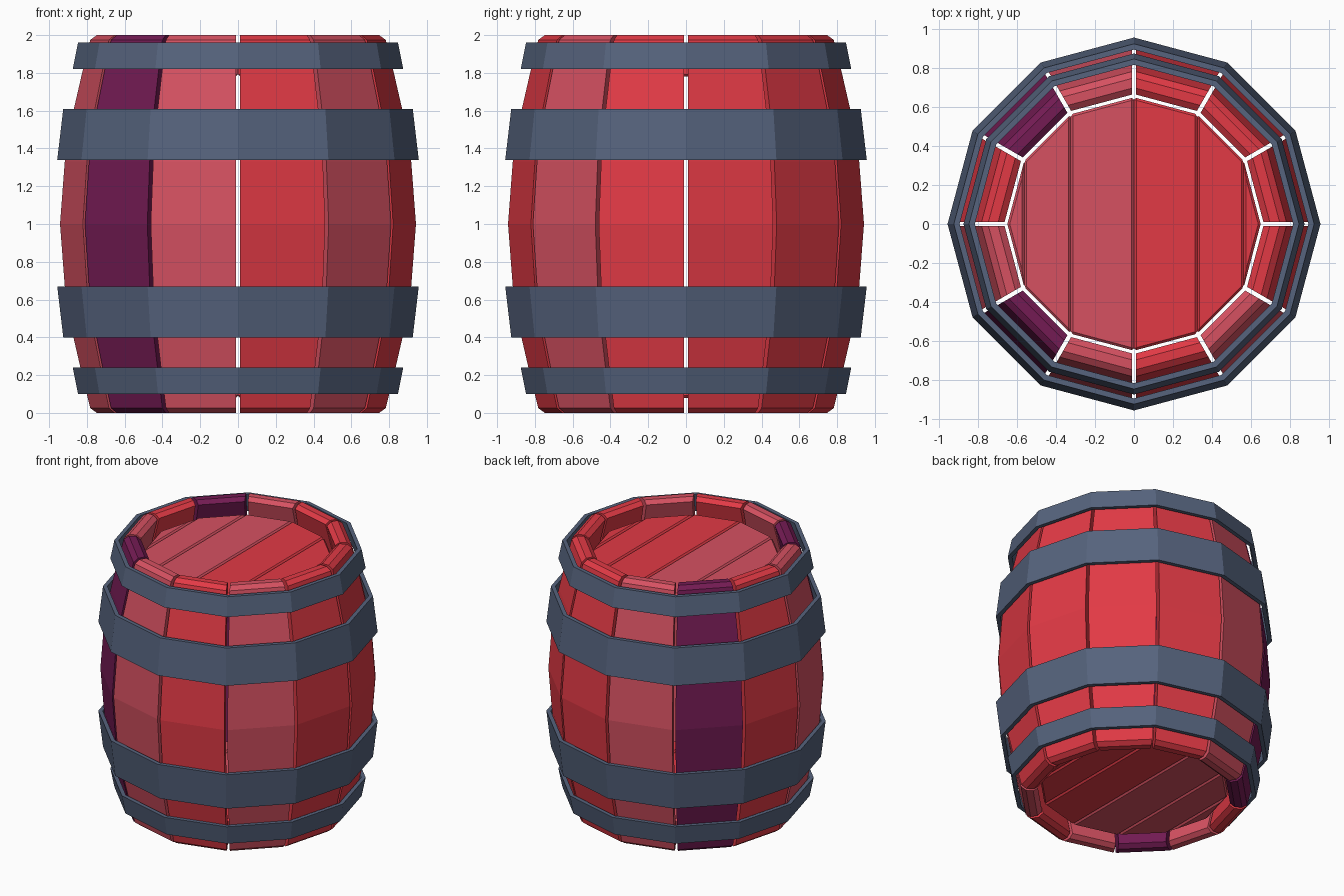
import bpy, bmesh
from math import sin, cos, tan, radians

if "Cube" in bpy.data.objects:
    bpy.data.objects.remove(bpy.data.objects["Cube"])

SIDES = 12
HALF = radians(15)


def material(name, rgb):
    m = bpy.data.materials.new(name)
    m.diffuse_color = (*rgb, 1)
    m.use_nodes = True
    m.node_tree.nodes["Principled BSDF"].inputs["Base Color"].default_value = m.diffuse_color
    return m


RED = material("red_wood", (0.76, 0.042, 0.06))
PINK = material("faded_red_wood", (0.67, 0.082, 0.12))
PURPLE = material("purple_wood", (0.175, 0.011, 0.088))
IRON = material("blue_grey_iron", (0.092, 0.125, 0.205))


def loft(name, rings, mat, bevel=0.0, closed=False):
    """Join equal-length rings of points; cap the ends unless closed in a loop."""
    bm = bmesh.new()
    vs = [[bm.verts.new(p) for p in ring] for ring in rings]
    n = len(vs[0])
    pairs = list(zip(vs, vs[1:])) + ([(vs[-1], vs[0])] if closed else [])
    for a, b in pairs:
        for i in range(n):
            j = (i + 1) % n
            bm.faces.new((a[i], a[j], b[j], b[i]))
    if not closed:
        bm.faces.new(vs[0])
        bm.faces.new(vs[-1])
    bmesh.ops.recalc_face_normals(bm, faces=bm.faces)
    me = bpy.data.meshes.new(name)
    bm.to_mesh(me)
    bm.free()
    me.materials.append(mat)
    ob = bpy.data.objects.new(name, me)
    bpy.context.collection.objects.link(ob)
    if bevel:
        mod = ob.modifiers.new("bevel", 'BEVEL')
        mod.width = bevel
        mod.segments = 1
        mod.limit_method = 'ANGLE'
        mod.angle_limit = radians(30)
    return ob


# Staves: a closed side profile with chamfered rims, spread across one twelfth
THICK, GAP = 0.118, 0.011
half = [(0.025, 0.785), (0.2, 0.828), (0.4, 0.874), (0.67, 0.92), (1.0, 0.945)]
outer = half + [(2 - z, r) for z, r in reversed(half[:-1])]
inner = [(z, r - THICK) for z, r in reversed(outer)]
PROFILE = [(0, 0.75)] + outer + [(2, 0.75), (2, 0.7)] + inner + [(0, 0.7)]


def stave_side(a, side):
    pts = []
    for z, r in PROFILE:
        d = r * cos(HALF)
        w = side * (d * tan(HALF) - GAP)
        pts.append((d * cos(a) - w * sin(a), d * sin(a) + w * cos(a), z))
    return pts


for k in range(SIDES):
    deg = 15 + 30 * k
    mat = PURPLE if deg in (135, 225) else PINK if deg in (105, 195, 255, 315) else RED
    loft(f"stave_{k + 1}", [stave_side(radians(deg), s) for s in (-1, 1)], mat)


# Hoops: tapered twelve-sided bands
def circle(r, z):
    return [(r * cos(2 * HALF * i), r * sin(2 * HALF * i), z) for i in range(SIDES)]


def hoop(name, z_wide, r_wide, z_narrow, r_narrow, t=0.03):
    loft(name, [circle(r_wide, z_wide), circle(r_narrow, z_narrow),
                circle(r_narrow - t, z_narrow), circle(r_wide - t, z_wide)], IRON, closed=True)


hoop("upper_end_hoop", 1.82, 0.875, 1.96, 0.847)
hoop("upper_belly_hoop", 1.34, 0.957, 1.61, 0.925)
hoop("lower_belly_hoop", 0.67, 0.957, 0.4, 0.925)
hoop("lower_end_hoop", 0.24, 0.875, 0.1, 0.847)

# Lids: planks along y, cut to the corners of a twelve-sided outline
R = 0.65
for label, low, high in (("upper", 1.78, 1.89), ("lower", 0.08, 0.19)):
    for k in range(6):
        a, b = radians(180 - 30 * k), radians(150 - 30 * k)
        if k in (0, 5):
            corner, tip = (b, -R) if k == 0 else (a, R)
            x, y = R * cos(corner), R * sin(corner)
            outline = [(tip, 0), (x, y), (x, -y)]
        else:
            outline = [(R * cos(a), -R * sin(a)), (R * cos(b), -R * sin(b)),
                       (R * cos(b), R * sin(b)), (R * cos(a), R * sin(a))]
        loft(f"{label}_lid_plank_{k + 1}",
             [[(x, y, z) for x, y in outline] for z in (low, high)],
             PINK if k < 3 else RED, 0.012)
